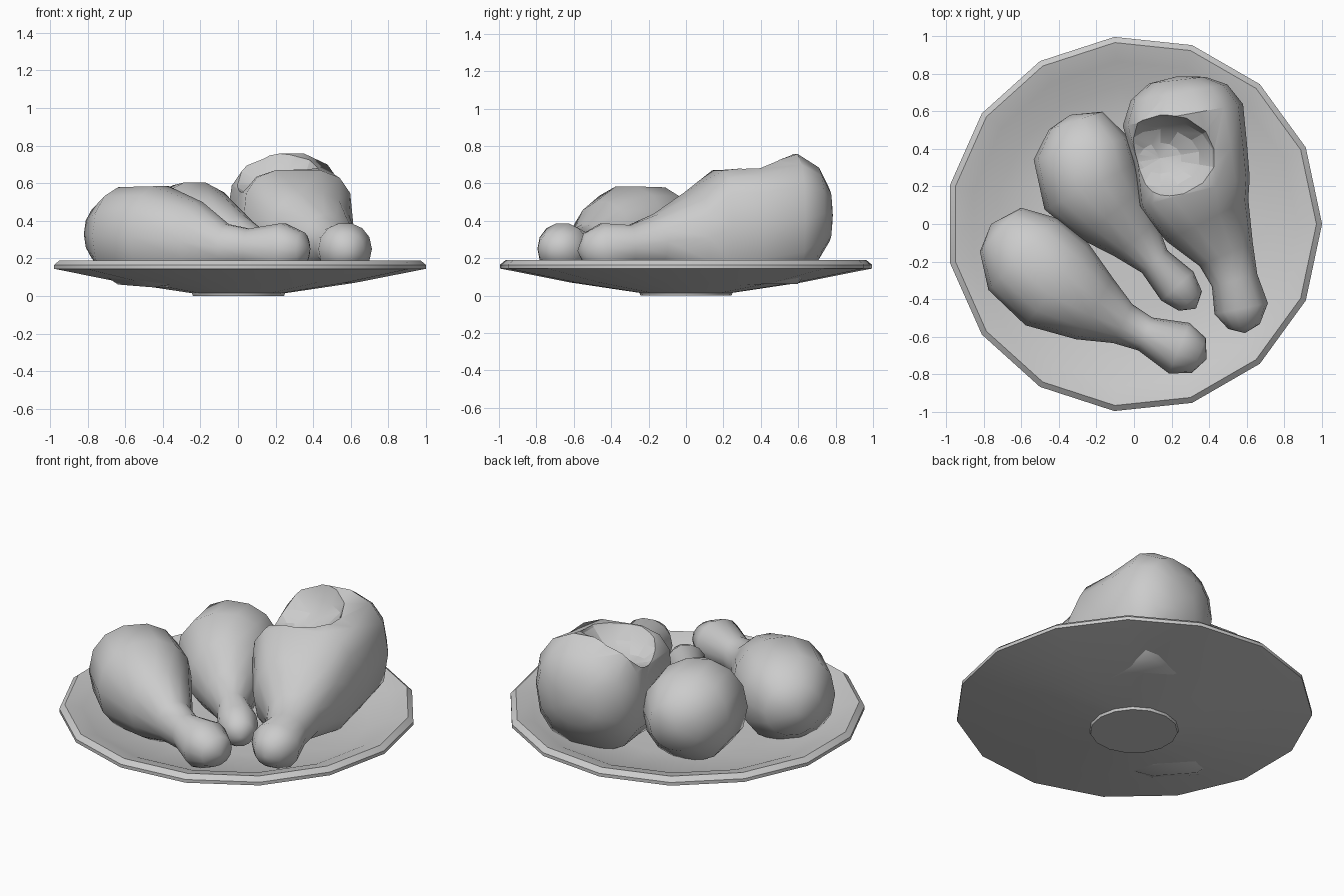
import bpy, bmesh, math
from mathutils import Vector

if "Cube" in bpy.data.objects:
    bpy.data.objects.remove(bpy.data.objects["Cube"])


def finish(name, bm, angle=50):
    bmesh.ops.recalc_face_normals(bm, faces=bm.faces)
    me = bpy.data.meshes.new(name)
    bm.to_mesh(me)
    bm.free()
    ob = bpy.data.objects.new(name, me)
    bpy.context.collection.objects.link(ob)
    smooth(ob, angle)
    return ob


def smooth(ob, angle):
    bpy.ops.object.select_all(action='DESELECT')
    ob.select_set(True)
    bpy.context.view_layer.objects.active = ob
    bpy.ops.object.shade_smooth_by_angle(angle=math.radians(angle))


def skin(bm, rings, start, end):
    """Bridge rings of points and close both ends with fans."""
    loops = [[bm.verts.new(p) for p in r] for r in rings]
    n = len(loops[0])
    for a, b in zip(loops, loops[1:]):
        for i in range(n):
            j = (i + 1) % n
            bm.faces.new((a[i], a[j], b[j], b[i]))
    for loop, tip in ((loops[0], start), (loops[-1], end)):
        v = bm.verts.new(tip)
        for i in range(n):
            bm.faces.new((loop[i], loop[(i + 1) % n], v))


def drumstick(name, start, sections, end, sides=14):
    """Loft upright sections: x, y, z, half width, half height, squareness."""
    centres = [Vector(s[:3]) for s in sections]
    path = [Vector(start)] + centres + [Vector(end)]
    rings = []
    for k, (x, y, z, hw, hh, sq) in enumerate(sections):
        t = path[k + 2] - path[k]
        side = Vector((-t.y, t.x, 0)).normalized()
        ring = []
        for i in range(sides):
            a = math.tau * i / sides
            c, s = math.cos(a), math.sin(a)
            u = math.copysign(abs(c) ** (2 / sq), c) * hw
            w = math.copysign(abs(s) ** (2 / sq), s) * hh
            ring.append(centres[k] + side * u + Vector((0, 0, w)))
        rings.append(ring)
    bm = bmesh.new()
    skin(bm, rings, start, end)
    return finish(name, bm)


# Plate: fifteen-sided lathe with a small foot
profile = [(.45, .08), (.74, .105), (.87, .165), (.97, .19),
           (1.0, .165), (1.0, .145), (.62, .07), (.25, .015), (.245, 0)]
bm = bmesh.new()
skin(bm, [[(r * math.cos(math.tau * i / 15), r * math.sin(math.tau * i / 15), z)
           for i in range(15)] for r, z in profile], (0, 0, .075), (0, 0, 0))
finish("plate", bm, 40)

# Front left drumstick
drumstick("left_drumstick", (-.76, .0, .33), [
    (-.71, -.03, .33, .16, .16, 2.1),
    (-.59, -.16, .32, .265, .265, 2.2),
    (-.41, -.32, .315, .275, .275, 2.2),
    (-.21, -.45, .29, .19, .215, 2),
    (-.06, -.53, .26, .115, .125, 2),
    (.06, -.585, .25, .095, .11, 2),
    (.24, -.66, .25, .145, .14, 2.1),
    (.345, -.70, .25, .10, .09, 2.1)], (.385, -.72, .25))

# Middle drumstick
drumstick("middle_drumstick", (-.34, .58, .34), [
    (-.31, .55, .34, .15, .15, 2.1),
    (-.28, .40, .33, .26, .265, 2.2),
    (-.23, .20, .325, .275, .285, 2.1),
    (-.11, .06, .30, .22, .23, 2),
    (.01, -.08, .27, .145, .16, 2),
    (.11, -.20, .25, .09, .11, 2),
    (.23, -.33, .24, .115, .125, 2.1),
    (.30, -.41, .24, .08, .08, 2.1)], (.33, -.45, .24))

# Right drumstick: bigger, squarer and bitten
thigh = drumstick("bitten_drumstick", (.59, -.58, .24), [
    (.585, -.545, .25, .085, .085, 2.1),
    (.57, -.45, .25, .145, .14, 2.1),
    (.535, -.30, .26, .125, .12, 2),
    (.49, -.16, .29, .155, .15, 2.1),
    (.39, .02, .31, .245, .245, 2.4),
    (.32, .17, .36, .305, .315, 3.2),
    (.30, .37, .375, .305, .32, 2.8),
    (.26, .58, .41, .325, .355, 2.4),
    (.24, .70, .44, .26, .25, 2.3),
    (.23, .765, .43, .15, .14, 2.2)], (.23, .785, .43))

# Bite taken from the top, open to the left
bpy.ops.mesh.primitive_uv_sphere_add(segments=14, ring_count=9, location=(.14, .35, .80))
bite = bpy.context.object
bite.name = "bite_cutter"
bite.scale = (.33, .24, .27)
bite.hide_render = True
mod = thigh.modifiers.new("bite", 'BOOLEAN')
mod.operation = 'DIFFERENCE'
mod.solver = 'EXACT'
mod.object = bite
bpy.context.view_layer.objects.active = thigh
bpy.ops.object.modifier_apply(modifier=mod.name)
bpy.data.objects.remove(bite, do_unlink=True)
smooth(thigh, 45)
